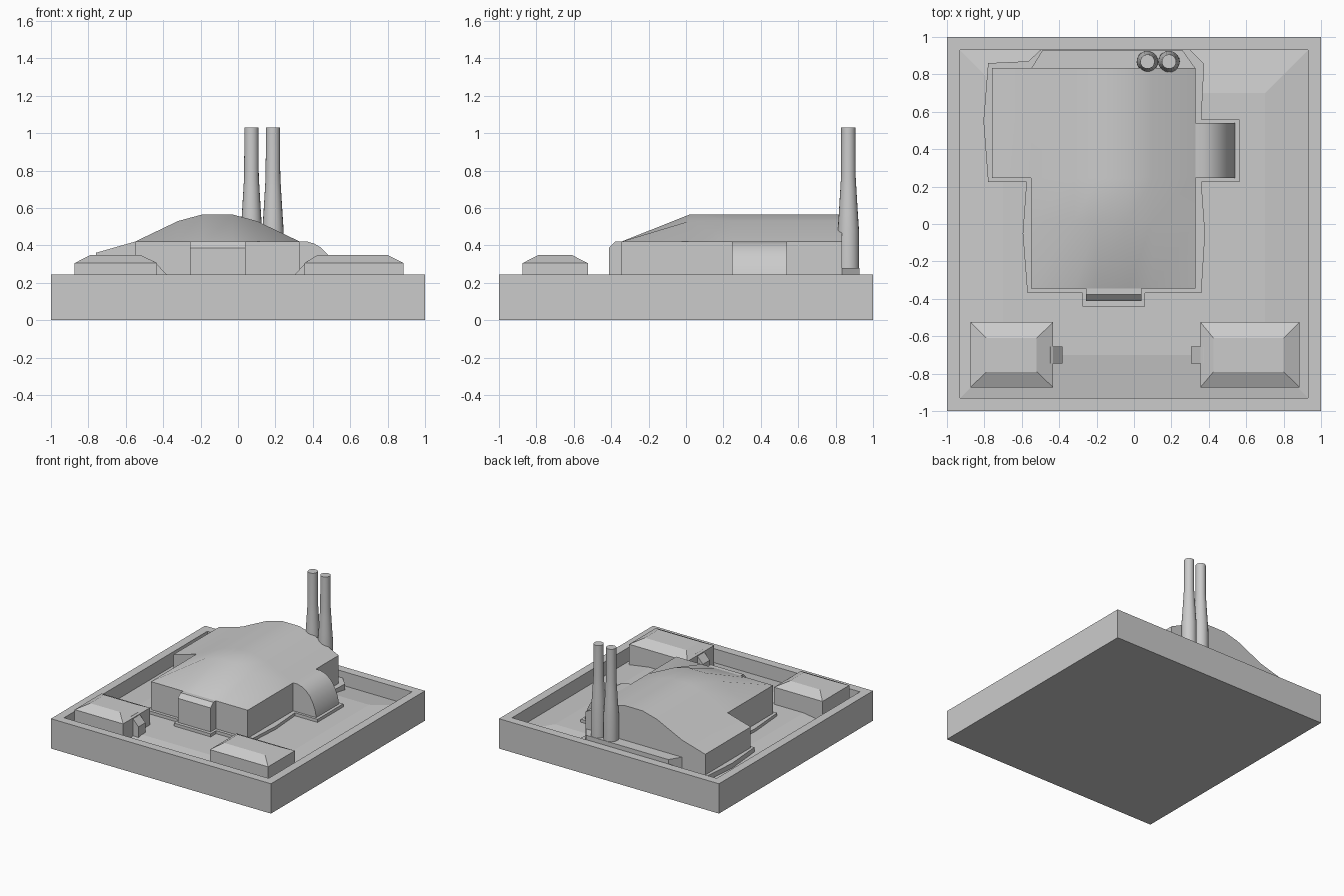
import bpy, bmesh, math

if "Cube" in bpy.data.objects:
    bpy.data.objects.remove(bpy.data.objects["Cube"])

GROUND = 0.12   # walls run down into the terrain


def finish(name, bm, smooth=False):
    bmesh.ops.recalc_face_normals(bm, faces=bm.faces)
    me = bpy.data.meshes.new(name)
    bm.to_mesh(me)
    bm.free()
    ob = bpy.data.objects.new(name, me)
    bpy.context.collection.objects.link(ob)
    if smooth:
        bpy.ops.object.select_all(action='DESELECT')
        ob.select_set(True)
        bpy.context.view_layer.objects.active = ob
        bpy.ops.object.shade_smooth_by_angle(angle=math.radians(30))
    return ob


def loft(name, rings, smooth=False):
    """Join closed rings of points in order and cap both ends."""
    bm = bmesh.new()
    loops = [[bm.verts.new(p) for p in r] for r in rings]
    for a, b in zip(loops, loops[1:]):
        n = len(a)
        for i in range(n):
            bm.faces.new((a[i], a[(i + 1) % n], b[(i + 1) % n], b[i]))
    bm.faces.new(loops[0])
    bm.faces.new(loops[-1])
    return finish(name, bm, smooth)


def rect(x0, x1, y0, y1, z):
    return [(x0, y0, z), (x1, y0, z), (x1, y1, z), (x0, y1, z)]


def slab(name, outline, z0, z1):
    return loft(name, [[(x, y, z) for x, y in outline] for z in (z0, z1)])


def extrude_y(name, profile, y0, y1, smooth=False):
    return loft(name, [[(x, y, z) for x, z in profile] for y in (y0, y1)], smooth)


# Base tray: rim, inner walls and ground falling towards the walls
loft("base_tray", [rect(-s, s, -s, s, z) for s, z in
                   ((1, 0), (1, .245), (.93, .245), (.93, .13), (.7, .165))])

# Low plinth under the hall
slab("hall_plinth", [
    (-.78, .86), (-.565, .87), (-.5, .93), (.3, .93), (.375, .855), (.36, .56),
    (.565, .56), (.565, .225), (.36, .225), (.38, -.05), (.36, -.37), (.06, -.37),
    (.06, -.44), (-.275, -.44), (-.275, -.37), (-.57, -.37), (-.595, -.05),
    (-.575, .225), (-.78, .225), (-.805, .55)], GROUND, .19)

# Raised platform behind the hall carrying the chimneys
slab("chimney_platform", [(-.55, .83), (.33, .83), (.26, .928), (-.49, .928)], GROUND, .28)

# Main hall: height field roof pulled down into walls
profile = [(-.76, .36), (-.55, .42), (-.32, .53), (-.19, .565), (-.03, .565), (.1, .53), (.33, .42)]
ys = [-.345, .02, .245, .835]
bm = bmesh.new()
grid = [[bm.verts.new((x, y, .42 if j == 0 else z)) for x, z in profile]
        for j, y in enumerate(ys)]
for j in range(len(ys) - 1):
    for i in range(len(profile) - 1):
        if i == 0 and j < 2:
            continue  # the side wing only exists at the back
        bm.faces.new((grid[j][i], grid[j][i + 1], grid[j + 1][i + 1], grid[j + 1][i]))
bmesh.ops.delete(bm, geom=[v for v in bm.verts if not v.link_faces], context='VERTS')
top = bm.faces[:]
new = bmesh.ops.extrude_face_region(bm, geom=top, use_keep_orig=True)["geom"]
for v in new:
    if isinstance(v, bmesh.types.BMVert):
        v.co.z = GROUND
finish("main_hall", bm, True)

# Rounded side bay on the right
extrude_y("side_bay", [(.3, GROUND), (.3, .42), (.37, .42), (.41, .408), (.445, .387), (.48, .352),
                       (.51, .3), (.53, .245), (.54, .19), (.54, GROUND)], .245, .54, True)

# Front porch with chamfered top edge
porch = [(-.33, GROUND), (-.33, .42), (-.378, .42), (-.413, .387), (-.413, GROUND)]
loft("front_porch", [[(x, y, z) for y, z in porch] for x in (-.257, .04)])

# Twin chimneys, tapered then straight
for n, cx in enumerate((.072, .187)):
    loft(f"chimney_{n + 1}", [
        [(cx + r * math.cos(a * math.tau / 20), .868 + r * math.sin(a * math.tau / 20), z)
         for a in range(20)]
        for r, z in ((.058, .27), (.057, .48), (.051, .57), (.043, .7), (.039, .77), (.038, 1.03))], True)

# Gatehouses with hipped flat-topped roofs and lean-to entrances facing each other
for side, x0, x1, tx0, tx1, wall, out in (("left", -.873, -.433, -.79, -.52, -.433, 1),
                                          ("right", .355, .885, .425, .8, .355, -1)):
    loft(f"{side}_gatehouse", [rect(x0, x1, -.873, -.525, GROUND), rect(x0, x1, -.873, -.525, .305),
                               rect(tx0, tx1, -.79, -.61, .348)])
    extrude_y(f"{side}_gatehouse_entrance",
              [(wall - out * .05, GROUND), (wall - out * .05, .315), (wall - out * .015, .315),
               (wall + out * .05, .245), (wall + out * .05, GROUND)],
              -.745, -.655)
